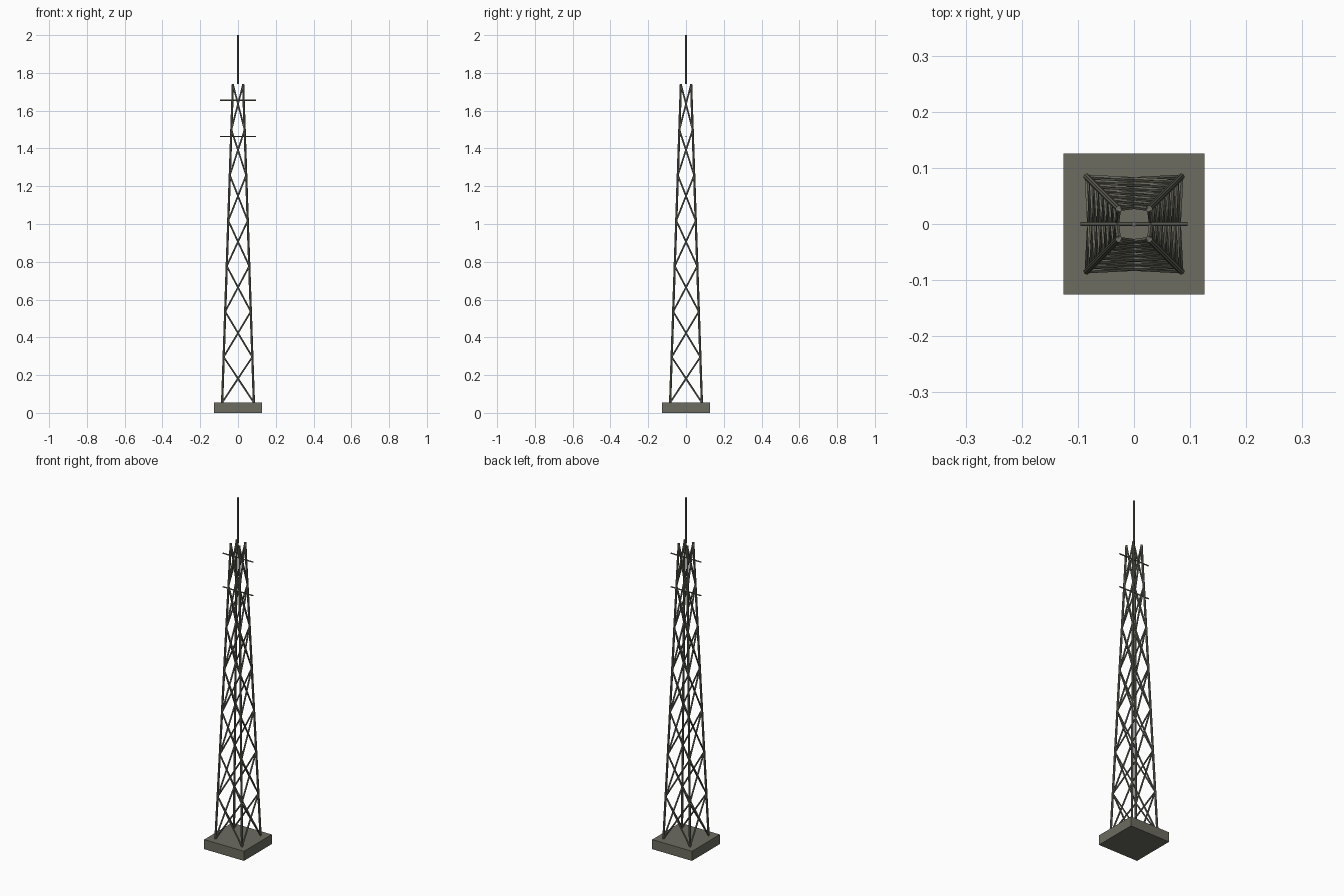
import bpy
from mathutils import Vector

cube = bpy.data.objects.get("Cube")
if cube:
    bpy.data.objects.remove(cube, do_unlink=True)

BASE_TOP, TOWER_TOP, TIP = 0.055, 1.74, 2.0
BAYS = 7

steel = bpy.data.materials.new("weathered_grey")
steel.use_nodes = True
colour = (0.15, 0.15, 0.12, 1)
steel.diffuse_color = colour
steel.node_tree.nodes["Principled BSDF"].inputs["Base Color"].default_value = colour


def finish(name):
    ob = bpy.context.object
    ob.name = name
    ob.data.materials.append(steel)
    return ob


def rod(name, a, b, radius, sides=8):
    a, b = Vector(a), Vector(b)
    bpy.ops.mesh.primitive_cylinder_add(vertices=sides, radius=radius,
                                        depth=(b - a).length, location=(a + b) / 2)
    ob = finish(name)
    ob.rotation_euler = (b - a).to_track_quat("Z", "Y").to_euler()
    return ob


def corner(i, level):
    """Point on tower corner i at a level from 0 (foot) to 1 (top)."""
    sx, sy = [(-1, -1), (1, -1), (1, 1), (-1, 1)][i % 4]
    half = 0.084 + (0.027 - 0.084) * level
    return Vector((sx * half, sy * half, BASE_TOP + (TOWER_TOP - BASE_TOP) * level))


# Foundation slab
bpy.ops.mesh.primitive_cube_add(size=1, location=(0, 0, BASE_TOP / 2))
slab = finish("foundation")
slab.scale = (0.252, 0.252, BASE_TOP)

# Corner legs and crossed braces on each face
for i in range(4):
    rod(f"leg_{i + 1}", corner(i, 0), corner(i, 1), 0.006)
    for bay in range(BAYS):
        low, high = bay / BAYS, (bay + 1) / BAYS
        rod("brace_rising", corner(i, low), corner(i + 1, high), 0.0045, 6)
        rod("brace_falling", corner(i + 1, low), corner(i, high), 0.0045, 6)

# Cross arms and mast
for z in (1.463, 1.655):
    rod("cross_arm", (-0.095, 0, z), (0.095, 0, z), 0.0035)
rod("mast", (0, 0, TOWER_TOP), (0, 0, TIP), 0.0045)
